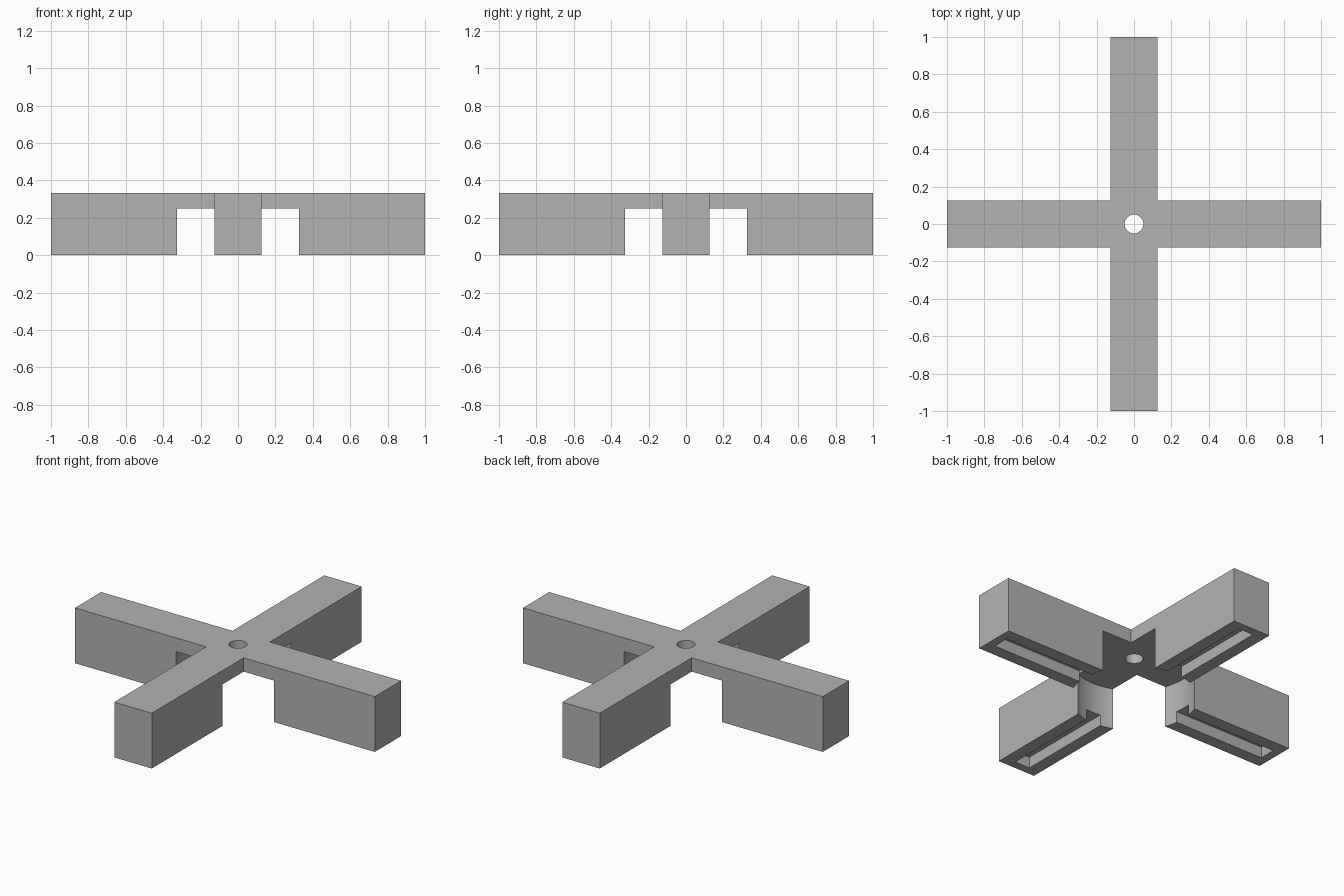
import bpy, bmesh, math
from mathutils import Matrix

if "Cube" in bpy.data.objects:
    bpy.data.objects.remove(bpy.data.objects["Cube"], do_unlink=True)

HALF_W, HEIGHT = 0.125, 1 / 3       # arm half width and full height
HUB_R, HUB_TOP = 0.35, 0.25         # round recess under the hub
HOLE_R = 0.05                       # screw hole
SLOT_W, SLOT_D, SLOT_END = 0.1, 0.067, 0.95

grey = bpy.data.materials.new("light grey")
grey.use_nodes = True
colour = (0.45, 0.45, 0.45, 1)
grey.diffuse_color = colour
grey.node_tree.nodes["Principled BSDF"].inputs["Base Color"].default_value = colour


def make_object(name, bm):
    bmesh.ops.recalc_face_normals(bm, faces=bm.faces)
    mesh = bpy.data.meshes.new(name)
    bm.to_mesh(mesh)
    bm.free()
    mesh.materials.append(grey)
    obj = bpy.data.objects.new(name, mesh)
    bpy.context.collection.objects.link(obj)
    return obj


def cutter(name, bm):
    obj = make_object(name, bm)
    obj.hide_render = True
    return obj


def cylinder(name, radius, bottom, top):
    bm = bmesh.new()
    bmesh.ops.create_cone(bm, cap_ends=True, segments=96, radius1=radius, radius2=radius,
                          depth=top - bottom,
                          matrix=Matrix.Translation((0, 0, (top + bottom) / 2)))
    return cutter(name, bm)


def cross(name, reach, half, bottom, top):
    """Four equal arms: one quarter outline, turned four times and extruded."""
    bm = bmesh.new()
    verts = []
    for i in range(4):
        turn = Matrix.Rotation(i * math.pi / 2, 3, 'Z')
        for x, y in ((reach, -half), (reach, half), (half, half)):
            p = turn @ Matrix.Translation((x, y, bottom)).translation
            verts.append(bm.verts.new(p))
    base = bm.faces.new(verts)
    up = bmesh.ops.extrude_face_region(bm, geom=[base], use_keep_orig=True)["geom"]
    bmesh.ops.translate(bm, vec=(0, 0, top - bottom),
                        verts=[v for v in up if isinstance(v, bmesh.types.BMVert)])
    return bm


# Cross body, with the hub recess, the screw hole and the bottom slots cut away
body = make_object("cross_stand", cross("body", 1, HALF_W, 0, HEIGHT))
cutters = [
    cylinder("hub_recess_cutter", HUB_R, -0.1, HUB_TOP),
    cylinder("screw_hole_cutter", HOLE_R, -0.2, HEIGHT + 0.1),
    cutter("slot_cutter", cross("slot", SLOT_END, SLOT_W / 2, -0.05, SLOT_D)),
]
bpy.ops.object.select_all(action='DESELECT')
body.select_set(True)
bpy.context.view_layer.objects.active = body
for tool in cutters:
    mod = body.modifiers.new(tool.name, 'BOOLEAN')
    mod.operation, mod.solver, mod.object = 'DIFFERENCE', 'EXACT', tool
    bpy.ops.object.modifier_apply(modifier=mod.name)
    bpy.data.objects.remove(tool, do_unlink=True)

# Round walls smooth, corners sharp
bpy.ops.object.shade_smooth_by_angle(angle=math.radians(30))
